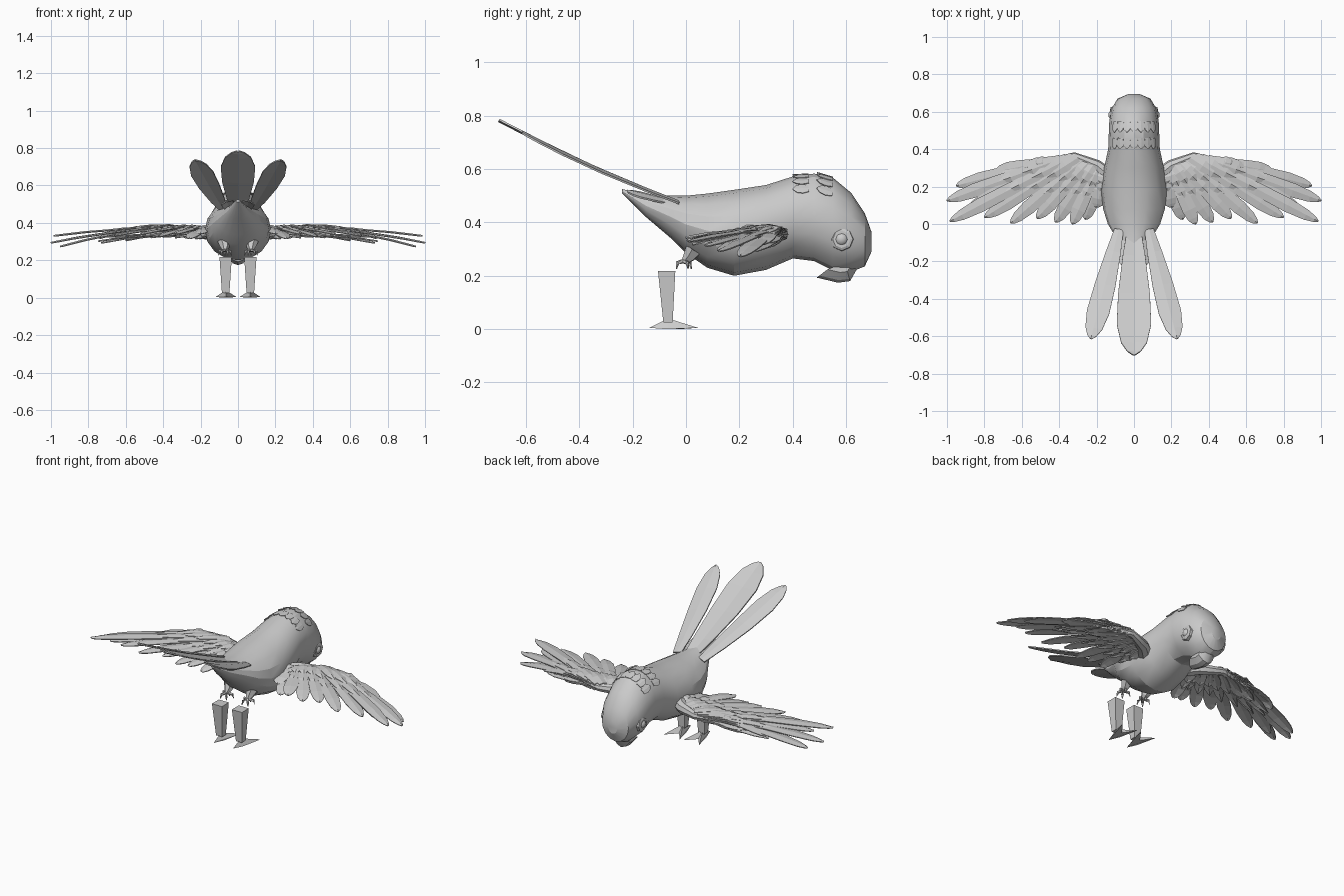
import bpy, bmesh, math
from mathutils import Vector

cube = bpy.data.objects.get("Cube")
if cube:
    bpy.data.objects.remove(cube, do_unlink=True)

grey = bpy.data.materials.new("plain_grey")
grey.use_nodes = True
COLOUR = (0.6, 0.6, 0.6, 1)
grey.diffuse_color = COLOUR
grey.node_tree.nodes["Principled BSDF"].inputs["Base Color"].default_value = COLOUR


def finish(name, bm, mirror=False, thick=0, smooth=None):
    """Turn a bmesh into an object with its modifiers and shading."""
    if not thick:
        bmesh.ops.recalc_face_normals(bm, faces=bm.faces)
    mesh = bpy.data.meshes.new(name)
    bm.to_mesh(mesh)
    bm.free()
    mesh.materials.append(grey)
    ob = bpy.data.objects.new(name, mesh)
    bpy.context.collection.objects.link(ob)
    if thick:
        mod = ob.modifiers.new("Thickness", 'SOLIDIFY')
        mod.thickness, mod.offset = thick, 0
    if mirror:
        ob.modifiers.new("Mirror", 'MIRROR')
    if smooth:
        bpy.ops.object.select_all(action='DESELECT')
        ob.select_set(True)
        bpy.context.view_layer.objects.active = ob
        bpy.ops.object.shade_smooth_by_angle(angle=math.radians(smooth))


def loft(bm, rings):
    """Skin a list of equal point rings and cap both ends."""
    rows = [[bm.verts.new(p) for p in ring] for ring in rings]
    n = len(rows[0])
    for a, b in zip(rows, rows[1:]):
        for i in range(n):
            j = (i + 1) % n
            bm.faces.new((a[i], a[j], b[j], b[i]))
    bm.faces.new(rows[0])
    bm.faces.new(rows[-1][::-1])


def tube(bm, points, radii, sides=8):
    """Round tube along a path."""
    pts = [Vector(p) for p in points]
    rings = []
    for k, p in enumerate(pts):
        d = (pts[min(k + 1, len(pts) - 1)] - pts[max(k - 1, 0)]).normalized()
        u = d.orthogonal().normalized()
        v = d.cross(u)
        rings.append([p + radii[k] * (u * math.cos(a) + v * math.sin(a))
                      for a in (math.tau * i / sides for i in range(sides))])
    loft(bm, rings)


LONG = [(0, .4), (.2, .65), (.5, .92), (.75, 1), (.9, .75), (.97, .4), (1, .08)]
SHORT = [(0, .7), (.4, 1), (.75, .8), (1, .08)]


def feather(bm, base, tip, half, up=(0, 0, 1), bow=0.0, ridge=.005, shape=LONG):
    """Thin blade with a raised quill line."""
    base, tip, up = Vector(base), Vector(tip), Vector(up)
    side = (tip - base).cross(up).normalized()
    up = side.cross(tip - base).normalized()
    rows = []
    for t, w in shape:
        c = base.lerp(tip, t) + up * bow * math.sin(math.pi * t)
        rows.append([bm.verts.new(c + side * half * w * s + up * ridge * (1 - abs(s)))
                     for s in (-1, 0, 1)])
    for a, b in zip(rows, rows[1:]):
        for i in (0, 1):
            bm.faces.new((a[i], a[i + 1], b[i + 1], b[i]))


# Body and head: y, top, bottom, half width
BODY = [(-.24, .525, .51, .012), (-.15, .505, .42, .055), (-.05, .5, .335, .11),
        (0, .5, .285, .14), (.08, .508, .23, .165), (.18, .522, .2, .177),
        (.3, .54, .222, .16), (.4, .572, .265, .138), (.48, .583, .255, .135),
        (.55, .568, .22, .132), (.62, .51, .215, .118), (.67, .435, .235, .088),
        (.695, .365, .29, .03)]


def body_point(y, angle):
    """Point on the body surface at a station and an angle around it."""
    for a, b in zip(BODY, BODY[1:]):
        if y <= b[0]:
            break
    t = (y - a[0]) / (b[0] - a[0])
    top, low, wide = (p + (q - p) * t for p, q in zip(a[1:], b[1:]))
    return Vector((wide * math.cos(angle), y,
                   (top + low) / 2 + (top - low) / 2 * math.sin(angle)))


bm = bmesh.new()
loft(bm, [[body_point(row[0], math.tau * i / 16) for i in range(16)] for row in BODY])
finish("body", bm, smooth=24)

# Hooked beak: profile extruded across, narrower at the sides
BEAK = [(.68, .3), (.655, .25), (.615, .18), (.57, .174), (.49, .193),
        (.54, .213), (.555, .245), (.55, .3)]
bm = bmesh.new()
rings = []
for x, s in ((-.05, .6), (-.028, .9), (0, 1), (.028, .9), (.05, .6)):
    rings.append([(x, .59 + (y - .59) * s, .27 + (z - .27) * s) for y, z in BEAK])
loft(bm, rings)
finish("beak", bm, smooth=30)

# Eyes: faceted rim with a domed ball
bm = bmesh.new()
tube(bm, [(.095, .585, .337), (.122, .583, .337), (.127, .583, .337)], [.045, .043, .033])
finish("eye_rims", bm, mirror=True)
bm = bmesh.new()
bmesh.ops.create_icosphere(bm, subdivisions=2, radius=.028)
bmesh.ops.translate(bm, verts=bm.verts, vec=(.11, .583, .337))
finish("eyes", bm, mirror=True, smooth=40)

# Ragged feather rows lying on the crown
bm = bmesh.new()
for y in (.46, .55):
    for k in range(7):
        a = math.radians(42 + 16 * k)
        out = Vector((math.cos(a), 0, math.sin(a)))
        feather(bm, body_point(y, a), body_point(y - .06, a) + out * .005, .022,
                up=out, ridge=.002, shape=SHORT)
finish("crown_feathers", bm, thick=.003)

# Tail fan
bm = bmesh.new()
feather(bm, (0, -.03, .475), (0, -.7, .785), .092, bow=-.01, ridge=-.006)
finish("middle_tail_feather", bm, thick=.007)
bm = bmesh.new()
feather(bm, (.08, -.03, .475), (.23, -.615, .735), .061, up=(.18, 0, 1), bow=-.01)
feather(bm, (.04, -.02, .465), (.06, -.22, .515), .035, up=(.3, 0, 1))
finish("side_tail_feathers", bm, mirror=True, thick=.007)

# Wing arm
ARM = [Vector(p) for p in ((.12, .24, .348), (.2, .31, .35), (.32, .362, .355), (.46, .335, .355))]
bm = bmesh.new()
tube(bm, ARM, [.045, .034, .022, .012])
finish("wing_arms", bm, mirror=True, smooth=40)


def along_arm(t):
    t *= len(ARM) - 1
    i = min(int(t), len(ARM) - 2)
    return ARM[i].lerp(ARM[i + 1], t - i)


# Flight feathers from wing tip to body, with covering layers above and below
TIPS = [(.74, .28, .315), (.95, .205, .268), (1.0, .125, .285), (.9, .075, .31),
        (.985, .015, .325), (.8, .035, .32), (.66, .005, .33), (.52, .03, .335),
        (.42, .01, .32), (.33, .0, .34), (.26, .025, .312), (.2, .09, .335)]
flight, cover = bmesh.new(), bmesh.new()
for k, tip in enumerate(TIPS):
    base = along_arm(1 - .85 * k / (len(TIPS) - 1))
    tip = Vector(tip)
    stack = Vector((0, 0, .003 * (k % 3)))
    feather(flight, base + stack, tip + stack, .038, bow=.018)
    for reach, lift in ((.58, .016), (.33, .026)):
        rise = Vector((0, 0, lift))
        end = base.lerp(tip, reach if k > 0 else reach * .8)
        feather(cover, base + rise * .6 + stack, end + rise + stack, .032, bow=.012, shape=SHORT)
        feather(cover, base - rise * .7 + stack, end - rise * .9, .03, shape=SHORT)
finish("flight_feathers", flight, mirror=True, thick=.005)
finish("covert_feathers", cover, mirror=True, thick=.004)

# Small clenched feet under the belly
bm = bmesh.new()
tube(bm, [(.075, .03, .3), (.07, .01, .27), (.07, -.008, .252)], [.035, .024, .012], 6)
for dx, dy in ((-.03, .015), (0, .025), (.03, .015), (.018, -.022), (-.015, -.022)):
    tube(bm, [(.07, -.01, .255), (.07 + dx, -.01 + dy, .248),
              (.07 + dx * 1.2, -.01 + dy * 1.2, .225)], [.009, .008, .002], 5)
finish("clenched_feet", bm, mirror=True)

# Tapered block legs
bm = bmesh.new()
rings = []
for z, half_x, y0, y1 in ((.025, .02, -.085, -.05), (.218, .033, -.105, -.04)):
    rings.append([(.066 + sx * half_x, y, z)
                  for sx, y in ((-1, y0), (1, y0), (1, y1), (-1, y1))])
loft(bm, rings)
finish("legs", bm, mirror=True)

# Pointed feet: one toe back, two splayed forward, rising to the leg
bm = bmesh.new()
peak = bm.verts.new((.066, -.068, .04))
star = [(0, -.138), (.022, -.07), (.054, .045), (0, -.025), (-.054, .045), (-.022, -.07)]
sole = [bm.verts.new((.064 + x, y, .005 if i % 2 == 0 else 0)) for i, (x, y) in enumerate(star)]
for i, v in enumerate(sole):
    bm.faces.new((v, sole[(i + 1) % len(sole)], peak))
bm.faces.new(sole[::-1])
finish("feet", bm, mirror=True)
